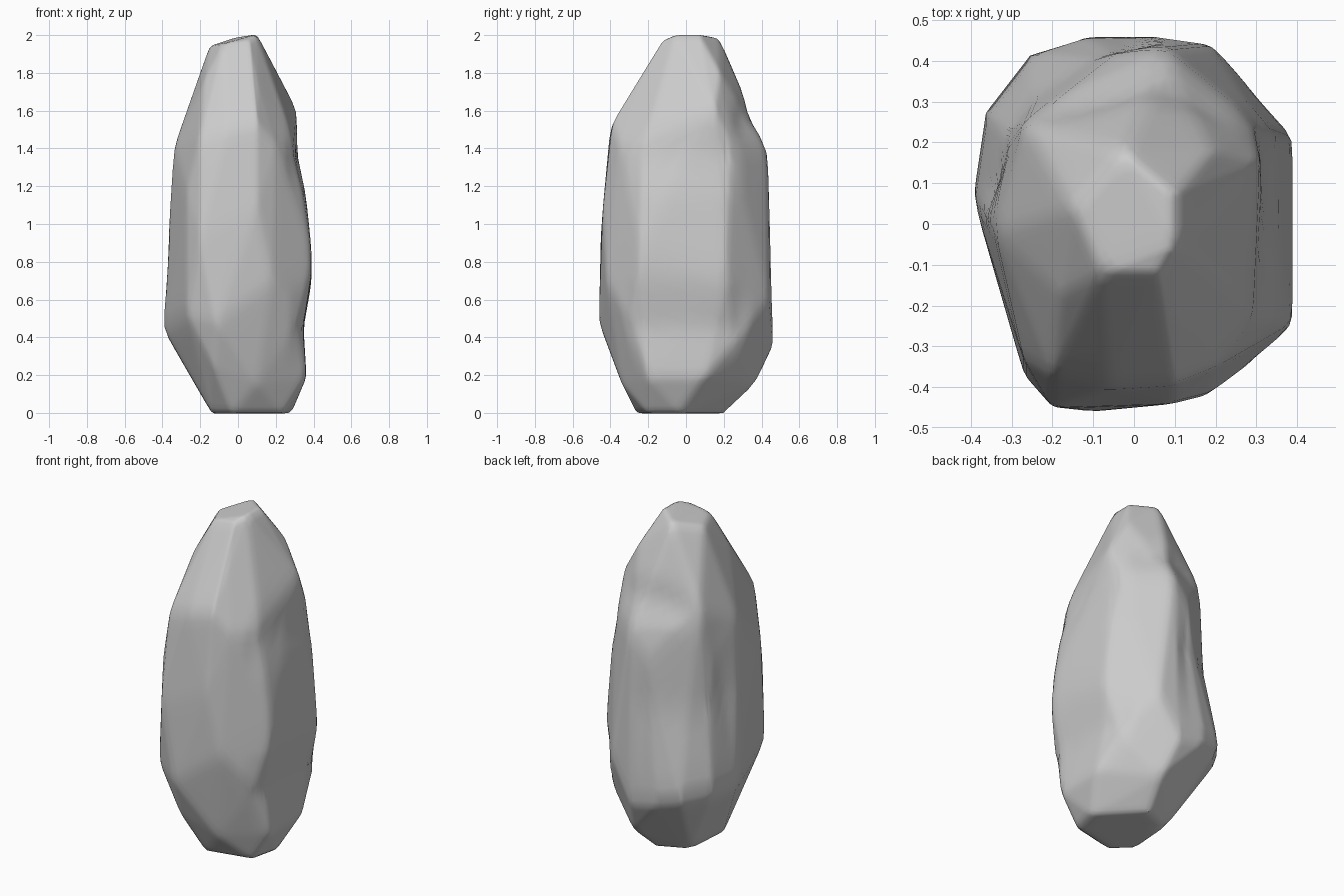
import bpy, bmesh
from math import radians
from mathutils import Vector

if "Cube" in bpy.data.objects:
    bpy.data.objects.remove(bpy.data.objects["Cube"])

# corner points of the chipped boulder, top to base
CORNERS = [
    (-.15, .04, 1.94), (-.03, .18, 1.98), (.10, .07, 2.0), (.10, -.05, 2.0), (.06, -.12, 1.97), (-.08, -.12, 1.95),
    (-.18, -.17, 1.75), (.11, -.25, 1.72), (-.06, -.40, 1.5), (.10, -.39, 1.53),
    (.20, -.35, 1.42), (.31, -.22, 1.4), (.31, .15, 1.6), (.31, .24, 1.4), (.19, .18, 1.8), (.03, .26, 1.77),
    (-.20, -.37, 1.46), (-.27, -.33, 1.17), (-.34, -.02, 1.4), (-.26, .24, 1.55), (.08, .43, 1.4),
    (.10, -.44, 1.07), (-.20, -.45, .93), (.39, -.24, .86), (.39, .21, .7), (.18, -.42, .7),
    (.19, .44, .6), (-.32, .2, 1.2), (-.05, .43, 1.25),
    (-.11, -.46, .48), (-.27, -.37, .52), (.34, -.30, .5), (-.40, .08, .45), (-.37, .28, .45),
    (-.26, .42, .43), (-.13, .46, .4), (.05, .46, .36), (.34, .26, .38),
    (.36, -.20, .19), (.36, .10, .19), (.10, -.34, .16), (-.13, -.37, .25), (.10, .36, .15),
    (-.14, -.16, 0), (-.03, -.26, 0), (.24, -.2, 0), (.28, -.03, 0), (.06, .2, 0), (-.12, .12, 0),
]

# scratch mesh turned into a hull
bm = bmesh.new()
points = [bm.verts.new(p) for p in CORNERS]
bmesh.ops.convex_hull(bm, input=points)
for v in [v for v in bm.verts if not v.link_faces]:
    bm.verts.remove(v)
bmesh.ops.triangulate(bm, faces=bm.faces[:])

# finer facets, then slightly worn edges
bmesh.ops.subdivide_edges(bm, edges=bm.edges[:], cuts=8, use_grid_fill=True)
for _ in range(2):
    bmesh.ops.smooth_vert(bm, verts=bm.verts[:], factor=.4,
                          use_axis_x=True, use_axis_y=True, use_axis_z=True)
centre = Vector((0, 0, 1))
for v in bm.verts:
    v.co = centre + (v.co - centre) * 1.004


def hollow(direction, z, reach, start, depth):
    """Push the outermost skin inward along a direction, fading with height."""
    d = Vector(direction).normalized()
    for v in bm.verts:
        fade = max(0, 1 - abs(v.co.z - z) / reach)
        edge = min(1, max(0, (v.co.dot(d) - start) / .07))
        v.co -= d * depth * fade * edge


hollow((1, 0, 0), .45, .25, .27, .03)      # lower right flank
hollow((1, 0, 0), 1.37, .22, .25, .022)    # upper right flank
hollow((-1, 1, 0), .95, .5, .27, .035)     # back left flank
hollow((0, 1, 0), 1.56, .14, .24, .025)    # shoulder at the back

bmesh.ops.recalc_face_normals(bm, faces=bm.faces[:])
mesh = bpy.data.meshes.new("boulder")
bm.to_mesh(mesh)
bm.free()
mesh.update()

boulder = bpy.data.objects.new("boulder", mesh)
bpy.context.collection.objects.link(boulder)
bpy.context.view_layer.objects.active = boulder
boulder.select_set(True)
bpy.ops.object.shade_smooth_by_angle(angle=radians(40))
